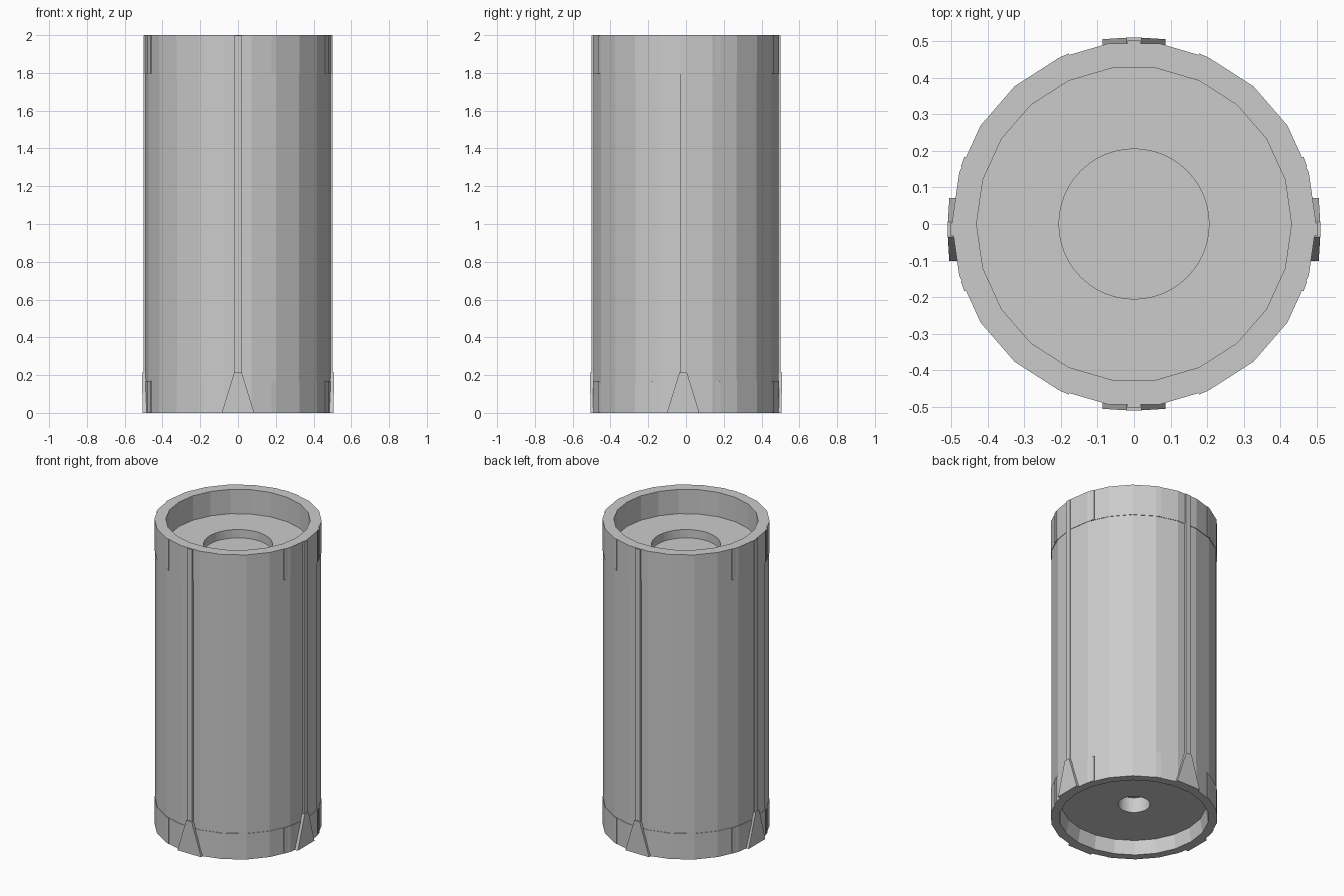
import bpy, bmesh, math
from mathutils import Matrix

if "Cube" in bpy.data.objects:
    bpy.data.objects.remove(bpy.data.objects["Cube"])

SIDES = 22
gray = bpy.data.materials.new("plain gray")
gray.diffuse_color = (0.6, 0.6, 0.6, 1)
gray.use_nodes = True
gray.node_tree.nodes["Principled BSDF"].inputs["Base Color"].default_value = gray.diffuse_color


def finish(bm, name):
    bmesh.ops.recalc_face_normals(bm, faces=bm.faces)
    me = bpy.data.meshes.new(name)
    bm.to_mesh(me)
    bm.free()
    me.materials.append(gray)
    ob = bpy.data.objects.new(name, me)
    bpy.context.collection.objects.link(ob)
    return ob


def lathe(name, profile, sides):
    """Spin a (radius, z) profile and cap both ends with flat discs."""
    bm = bmesh.new()
    rings = []
    for r, z in profile:
        rings.append([bm.verts.new((r * math.cos(math.tau * i / sides),
                                    r * math.sin(math.tau * i / sides), z))
                      for i in range(sides)])
    for a, b in zip(rings, rings[1:]):
        for i in range(sides):
            j = (i + 1) % sides
            bm.faces.new((a[i], a[j], b[j], b[i]))
    bm.faces.new(rings[0])
    bm.faces.new(rings[-1])
    return finish(bm, name)


def cut(ob, cutter):
    cutter.hide_render = True
    mod = ob.modifiers.new("socket", 'BOOLEAN')
    mod.operation = 'DIFFERENCE'
    mod.solver = 'EXACT'
    mod.object = cutter
    bpy.context.view_layer.objects.active = ob
    bpy.ops.object.modifier_apply(modifier=mod.name)
    bpy.data.objects.remove(cutter, do_unlink=True)


def wedge(name, sections, angle, shift=0.0):
    """Block from (half width, inner radius, outer radius, z) sections, turned about z."""
    bm = bmesh.new()
    rings = []
    for w, r0, r1, z in sections:
        rings.append([bm.verts.new(p) for p in
                      ((r0, -w, z), (r1, -w, z), (r1, w, z), (r0, w, z))])
    a, b = rings
    for i in range(4):
        j = (i + 1) % 4
        bm.faces.new((a[i], a[j], b[j], b[i]))
    bm.faces.new(a)
    bm.faces.new(b)
    bm.transform(Matrix.Translation((0, shift, 0)) @ Matrix.Rotation(math.radians(angle), 4, 'Z'))
    return finish(bm, name)


# Main drum with raised end bands and recessed ends
drum = lathe("drum", [(0.43, 1.84), (0.43, 2.0), (0.498, 2.0), (0.498, 1.795),
                      (0.495, 1.795), (0.495, 0.17), (0.498, 0.17), (0.498, 0.0),
                      (0.445, 0.0), (0.43, 0.09)], SIDES)

# Round sockets in the top and bottom floors
cut(drum, lathe("top_socket_cutter", [(0.205, 1.785), (0.205, 1.9)], 48))
cut(drum, lathe("bottom_socket_cutter", [(0.095, 0.02), (0.095, 0.19)], 32))

# Vertical ribs and tapered feet on the four sides
for name, angle in (("right", 0), ("back", 90), ("left", 180), ("front", 270)):
    on_side = angle % 180 == 0
    shift = -0.015 if on_side else 0.0
    wedge(name + "_rib", [(0.018, 0.47, 0.501, 0.005), (0.018, 0.47, 0.501, 1.998)], angle, shift)
    wedge(name + "_foot", [(0.086, 0.46, 0.505, 0.0), (0.02, 0.46, 0.509, 0.215)], angle, shift)
    # Small clips on the end bands
    spread = 20 if on_side else 22.5
    for s in (-1, 1):
        for end, z0, z1 in (("lower", 0.001, 0.169), ("upper", 1.796, 1.999)):
            wedge(f"{name}_{end}_clip", [(0.014, 0.46, 0.4985, z0), (0.014, 0.46, 0.4985, z1)],
                  angle + s * spread)
